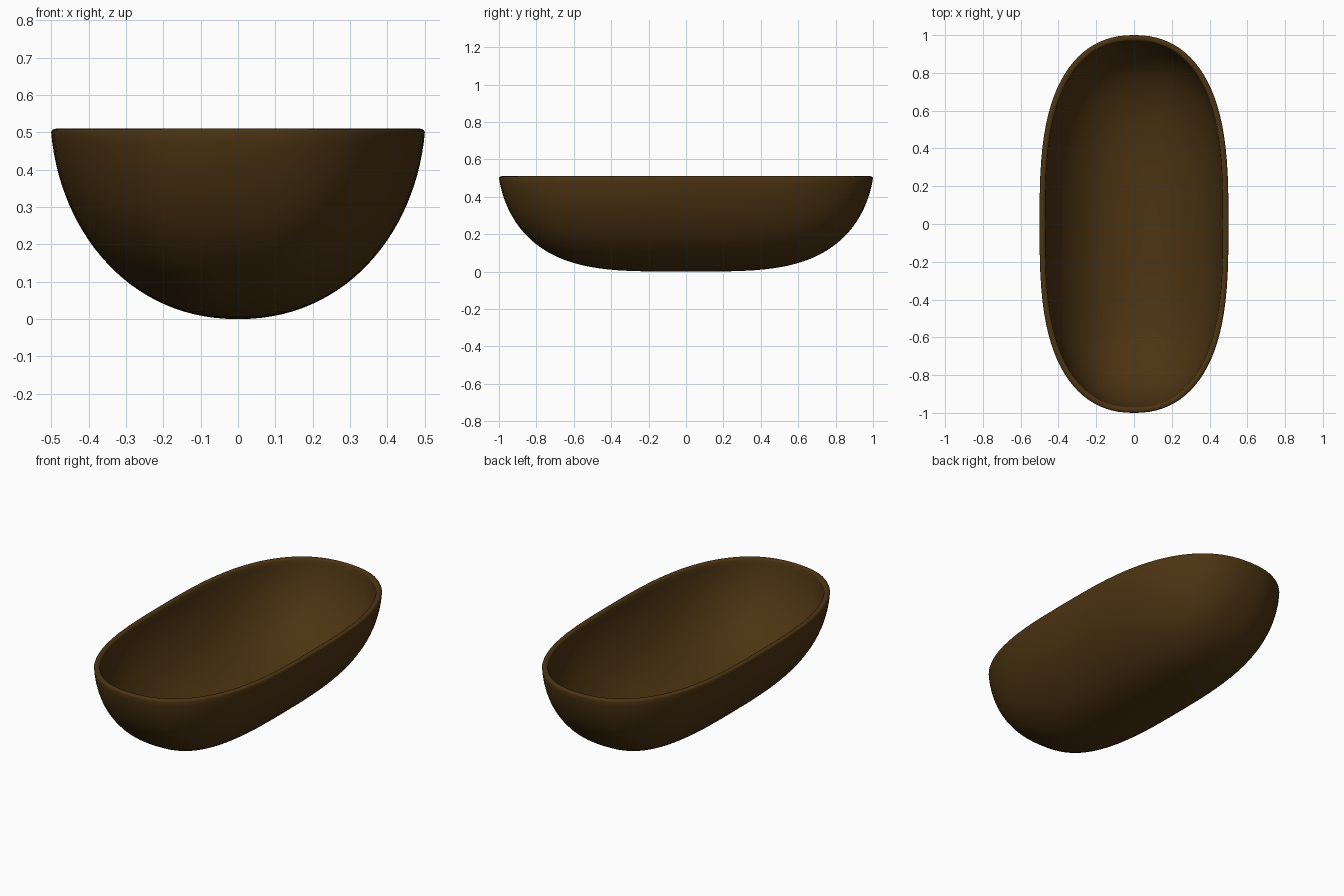
import bpy, bmesh
from math import sin, cos, pi, radians, copysign, sqrt

if "Cube" in bpy.data.objects:
    bpy.data.objects.remove(bpy.data.objects["Cube"])

SEG = 96       # points around the rim
ROWS = 28      # rows from rim to bottom
RIM_Z = 0.5
WALL = 0.03


def spread(d, flare, n):
    """Relative width at depth d (0 rim, 1 bottom): superellipse cut below its widest level."""
    s = d * (1 - flare) + flare
    return (sqrt(max(0.0, 1 - s * s)) / sqrt(1 - flare * flare)) ** (2 / n)


def shell_point(a, t, inset, lift=0.0):
    """t = 0 at the rim, 1 at the bottom; inset moves the wall inward."""
    d = sin(pi / 2 * t)
    w = (0.5 - inset) * spread(d, 0.10, 2.12)
    l = (1 - inset) * spread(d, 0.17, 3.7)
    p = 2.25 + 0.3 * sin(pi * t)           # fuller corners partway down
    x = w * copysign(abs(cos(a)) ** (2 / p), cos(a))
    y = l * copysign(abs(sin(a)) ** (2 / 3), sin(a))
    return (x, y, RIM_Z + lift - (RIM_Z - inset) * d)


# rows: outer wall bottom to rim, rounded lip, inner wall rim to bottom
rows = [(1 - i / ROWS, 0.0, 0.0) for i in range(1, ROWS + 1)]
rows += [(0, 0.002, 0.005), (0, 0.007, 0.0085), (0, 0.015, 0.01),
         (0, 0.023, 0.0085), (0, 0.028, 0.005)]
rows += [(i / ROWS, WALL, 0.0) for i in range(ROWS)]

bm = bmesh.new()
rings = [[bm.verts.new(shell_point(2 * pi * k / SEG, *row)) for k in range(SEG)]
         for row in rows]
for lo, hi in zip(rings, rings[1:]):
    for k in range(SEG):
        j = (k + 1) % SEG
        bm.faces.new((lo[k], lo[j], hi[j], hi[k]))

# close the outer and inner bottoms
for ring, z in ((rings[0], 0.0), (rings[-1], WALL)):
    c = bm.verts.new((0, 0, z))
    for k in range(SEG):
        bm.faces.new((c, ring[k], ring[(k + 1) % SEG]))
bmesh.ops.recalc_face_normals(bm, faces=bm.faces[:])

mesh = bpy.data.meshes.new("oval_bowl")
bm.to_mesh(mesh)
bm.free()
bowl = bpy.data.objects.new("oval_bowl", mesh)
bpy.context.collection.objects.link(bowl)

# dark brown wood
mat = bpy.data.materials.new("dark_brown")
mat.diffuse_color = (0.072, 0.034, 0.006, 1)
mat.use_nodes = True
mat.node_tree.nodes["Principled BSDF"].inputs["Base Color"].default_value = mat.diffuse_color
mesh.materials.append(mat)

bpy.context.view_layer.objects.active = bowl
bowl.select_set(True)
bpy.ops.object.shade_smooth_by_angle(angle=radians(60))
